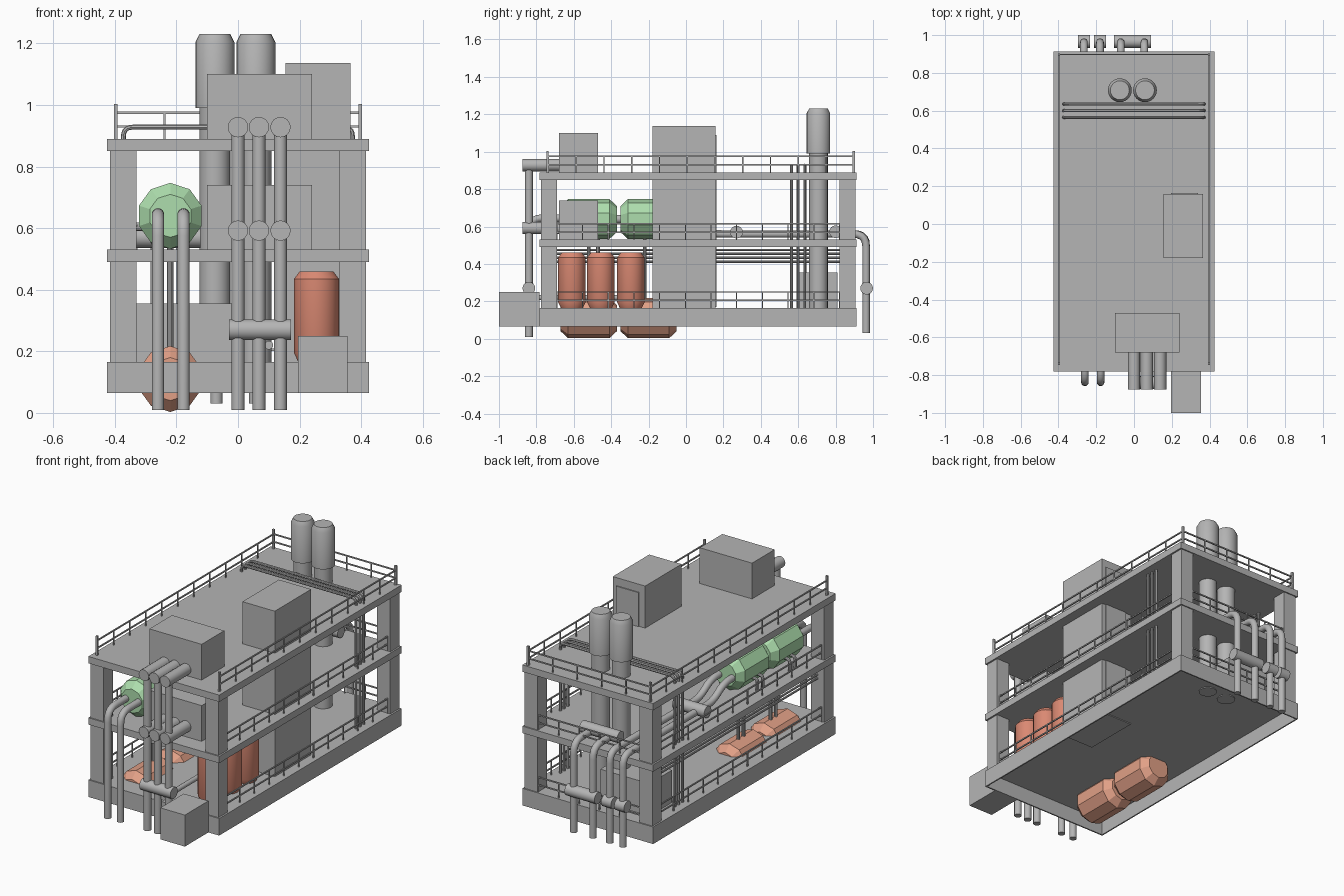
import bpy, bmesh, math
from mathutils import Vector

if "Cube" in bpy.data.objects:
    bpy.data.objects.remove(bpy.data.objects["Cube"])


def material(name, rgb):
    m = bpy.data.materials.new(name)
    m.diffuse_color = (*rgb, 1)
    m.use_nodes = True
    m.node_tree.nodes["Principled BSDF"].inputs["Base Color"].default_value = m.diffuse_color
    return m


GREY = material("steel_grey", (0.46, 0.46, 0.46))
GREEN = material("pale_green", (0.42, 0.73, 0.42))
ORANGE = material("light_orange", (0.75, 0.35, 0.24))
RED = material("salmon_red", (0.70, 0.25, 0.17))


def finish(name, bm, mat, smooth=False):
    bmesh.ops.recalc_face_normals(bm, faces=bm.faces)
    me = bpy.data.meshes.new(name)
    bm.to_mesh(me)
    bm.free()
    me.materials.append(mat)
    ob = bpy.data.objects.new(name, me)
    bpy.context.collection.objects.link(ob)
    if smooth:
        bpy.ops.object.select_all(action='DESELECT')
        bpy.context.view_layer.objects.active = ob
        ob.select_set(True)
        bpy.ops.object.shade_smooth_by_angle(angle=math.radians(35))
    return ob


def add_box(bm, x0, x1, y0, y1, z0, z1):
    vs = bmesh.ops.create_cube(bm, size=1)["verts"]
    for v in vs:
        v.co = Vector(((x0, x1)[v.co.x > 0], (y0, y1)[v.co.y > 0], (z0, z1)[v.co.z > 0]))


def box(name, *b, mat=GREY):
    bm = bmesh.new()
    add_box(bm, *b)
    return finish(name, bm, mat)


def tube(name, pts, radii, mat=GREY, n=16, smooth=True, spin=0.0):
    """Rings of n sides swept along points in one plane, capped at both ends."""
    bm = bmesh.new()
    pts = [Vector(p) for p in pts]
    if not isinstance(radii, (list, tuple)):
        radii = [radii] * len(pts)
    rings, side = [], None
    for i, p in enumerate(pts):
        t = (pts[min(i + 1, len(pts) - 1)] - pts[max(i - 1, 0)]).normalized()
        if side is None:
            side = t.orthogonal().normalized()
            if abs(t.z) < 0.9:
                side = t.cross(Vector((0, 0, 1))).normalized()
        else:
            side = (side - t * side.dot(t)).normalized()
        up = side.cross(t)
        ring = [bm.verts.new(p + radii[i] * (side * math.cos(a) + up * math.sin(a)))
                for a in (2 * math.pi * k / n + spin for k in range(n))]
        rings.append(ring)
    for a, b in zip(rings, rings[1:]):
        for k in range(n):
            bm.faces.new((a[k], a[(k + 1) % n], b[(k + 1) % n], b[k]))
    bm.faces.new(rings[0])
    bm.faces.new(rings[-1])
    return finish(name, bm, mat, smooth)


def rounded(corners, r, steps=5):
    """Replace inner corners of a path by small arcs."""
    c = [Vector(p) for p in corners]
    out = [c[0]]
    for a, b, d in zip(c, c[1:], c[2:]):
        p, q = b + (a - b).normalized() * r, b + (d - b).normalized() * r
        for i in range(steps + 1):
            t = i / steps
            out.append(p * (1 - t) ** 2 + b * 2 * t * (1 - t) + q * t * t)
    return out + [c[-1]]


# base tray, open underneath, and the two upper decks
bm = bmesh.new()
add_box(bm, -.425, .425, -.782, .912, .155, .165)
for s in (-1, 1):
    add_box(bm, min(s * .425, s * .417), max(s * .425, s * .417), -.782, .912, .065, .155)
add_box(bm, -.417, .417, -.782, -.774, .065, .155)
add_box(bm, -.417, .417, .904, .912, .065, .155)
finish("base_tray", bm, GREY)
box("middle_deck", -.425, .425, -.782, .912, .49, .53)
box("top_deck", -.425, .425, -.782, .912, .85, .89)

# corner columns
for x in (-.415, .33):
    for y in (-.775, .82):
        box("corner_column", x, x + .085, y, y + .085, .165, .85)

# equipment housings
box("front_cabinet", .195, .355, -1, -.782, .065, .25)
box("tall_housing", .155, .365, -.18, .158, .15, 1.137)
box("tall_housing_panel", .195, .34, .158, .164, .17, 1.09)
box("top_box", -.1, .24, -.68, -.47, .89, 1.1)
box("middle_box", -.1, .24, -.68, -.47, .53, .74)
box("rear_box", -.33, -.01, .6, .81, .165, .355)

# twin exhaust stacks
for x in (-.075, .058):
    tube("stack_lower", [(x, .708, .15), (x, .708, 1)], .05, n=24)
    tube("stack_top", [(x, .708, .99), (x, .708, 1.205), (x, .708, 1.23)], [.063, .063, .05], n=24)

# horizontal and upright tanks
for z, mat, name in ((.64, GREEN, "green_tank"), (.11, ORANGE, "orange_tank")):
    for y in (-.67, -.35):
        tube(name, [(-.22, y, z), (-.22, y + .04, z), (-.22, y + .26, z), (-.22, y + .3, z)],
             [.07, .107, .107, .07], mat, n=10, smooth=False, spin=math.pi / 2)
tube("green_tank_link", [(-.22, -.4, .64), (-.22, -.32, .64)], .022)
for y in (-.61, -.455, -.295):
    tube("upright_tank", [(.255, y, z) for z in (.165, .195, .435, .46)],
         [.06, .074, .074, .055], RED, n=20)

# small feed pipes between the tanks
for y in (-.52, -.47, -.22, -.17):
    tube("tank_feed_pipe", [(-.22, y, .19), (-.22, y, .55)], .01, n=10)
    tube("tank_side_pipe", rounded([(-.3, y, .6), (-.345, y, .6), (-.345, y, .53)], .02), .009, n=8)

# front riser pipes with stub pipes and manifold
for x in (0, .068, .138):
    tube("front_riser", [(x, -.84, .01), (x, -.84, .93)], .021)
    for z in (.928, .592):
        tube("riser_stub", [(x, -.875, z), (x, -.67, z)], .033)
tube("front_manifold", [(-.03, -.84, .27), (.172, -.84, .27)], .034)
tube("manifold_feed", [(.1, -.84, .22), (.1, -.35, .22)], .014)
for x in (-.26, -.177):
    tube("front_bent_pipe", rounded([(x, -.6, .645), (x, -.838, .645), (x, -.838, .01)], .07), .02)

# rear pipes running from the green tank and header over the back edge
for x in (-.265, -.18):
    tube("rear_long_pipe", rounded([(x, -.1, .63), (x, .03, .63), (x, .13, .56), (x, .963, .56),
                                    (x, .963, .03)], .06), .02)
    tube("rear_collar", [(x - .032, .966, .27), (x + .032, .966, .27)], .034)
for x in (-.07, .055):
    tube("rear_short_pipe", rounded([(x, .78, .56), (x, .963, .56), (x, .963, .03)], .07), .02)
tube("rear_low_manifold", [(-.105, .966, .27), (.09, .966, .27)], .034)
tube("rear_high_manifold", [(-.135, .8, .572), (.11, .8, .572)], .034)
tube("side_manifold", [(-.33, .27, .57), (-.122, .27, .57)], .034)

# thin conduits over the roof and down both sides
for y in (.565, .6, .635):
    tube("roof_conduit", rounded([(-.372, y, .16), (-.372, y, .928), (.372, y, .928), (.372, y, .16)], .03),
         .008, n=8)
# long conduits below the middle deck on the left side
for z in (.412, .433, .455, .475):
    tube("left_conduit", [(-.37, -.7, z), (-.37, .83, z)], .006, n=8)


def railing(name, a, b, z, count):
    a, b = Vector((*a, z)), Vector((*b, z))
    bm = bmesh.new()
    for h in (.04, .085):
        add_box(bm, min(a.x, b.x) - .0035, max(a.x, b.x) + .0035,
                min(a.y, b.y) - .0035, max(a.y, b.y) + .0035, z + h - .0035, z + h + .0035)
    for i in range(count + 1):
        p = a.lerp(b, i / count)
        add_box(bm, p.x - .003, p.x + .003, p.y - .003, p.y + .003, z, z + .085)
    finish(name, bm, GREY)


# railings on the sides and back of each deck
for z in (.165, .53, .89):
    top = z > .8
    y0, y1, w = (-.735, .897, .397) if top else (-.69, .82, .33)
    for s in (-1, 1):
        railing("side_railing", (s * .397, y0), (s * .397, y1), z, 11)
    railing("back_railing", (-w, .897), (w, .897), z, 5)
for x in (-.397, .397):
    for y in (-.74, .897):
        box("railing_end_post", x - .006, x + .006, y - .006, y + .006, .89, 1.003)
